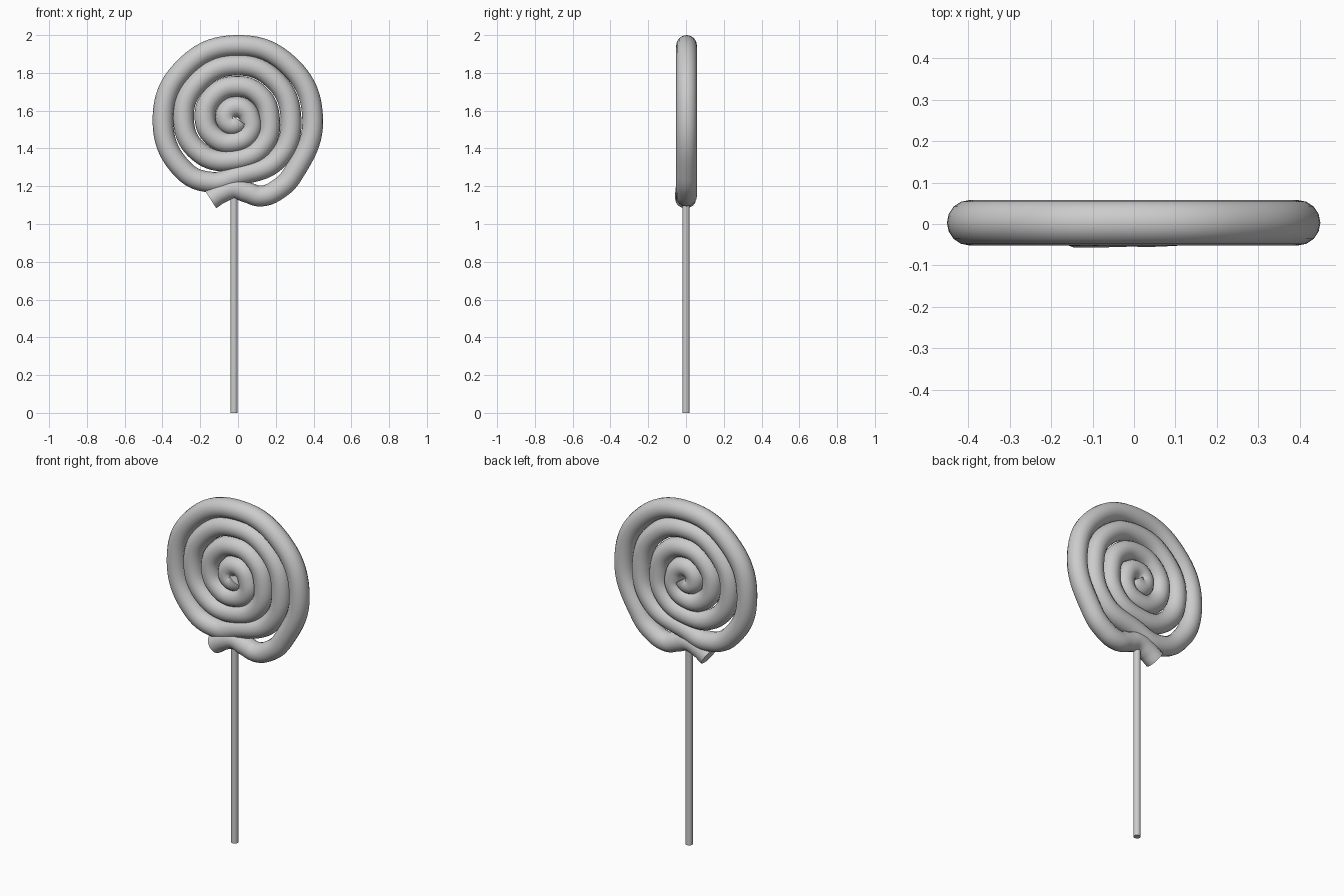
import bpy
from math import cos, sin, radians, pi

if "Cube" in bpy.data.objects:
    bpy.data.objects.remove(bpy.data.objects["Cube"])

CX, CZ, Y = -0.01, 1.565, 0.003   # spiral centre
R = 0.055                         # candy rope radius

# Loose tail at the outer end of the rope, pressed over the stick
path = [(-0.145, -0.002, 1.13), (-0.09, -0.002, 1.165), (-0.02, 0, 1.188),
        (0.05, 0, 1.167), (0.12, Y, 1.148), (0.21, Y, 1.182)]

# Rope radius from the centre, sampled every 45 degrees, winding inward
rings = [
    [0.425],
    [0.405, 0.392, 0.380, 0.378, 0.387, 0.395, 0.312, 0.311],
    [0.290, 0.283, 0.276, 0.274, 0.279, 0.268, 0.225, 0.205],
    [0.176, 0.170, 0.164, 0.164, 0.165, 0.155, 0.130, 0.105],
    [0.072, 0.060, 0.055, 0.055, 0.055, 0.050, 0.035, 0.020],
]
radii = [r for ring in rings for r in ring]
for i, r in enumerate(radii):
    a = radians(45 * (i - 1))
    path.append((CX + r * cos(a), Y, CZ + r * sin(a)))
    if i == 6:                    # shoulder where the rope dips over the stick
        a = radians(250)
        path.append((CX + 0.366 * cos(a), Y, CZ + 0.366 * sin(a)))

# Spiral candy
curve = bpy.data.curves.new("candy_spiral", 'CURVE')
curve.dimensions = '3D'
curve.bevel_depth = R
curve.bevel_resolution = 6
curve.resolution_u = 12
curve.use_fill_caps = True
spline = curve.splines.new('BEZIER')
spline.bezier_points.add(len(path) - 1)
for bp, co in zip(spline.bezier_points, path):
    bp.co = co
    bp.handle_left_type = bp.handle_right_type = 'AUTO'
candy = bpy.data.objects.new("candy_spiral", curve)
bpy.context.collection.objects.link(candy)
bpy.context.view_layer.objects.active = candy
candy.select_set(True)
bpy.ops.object.convert(target='MESH')
bpy.ops.object.shade_smooth_by_angle(angle=radians(40))

# Stick
bpy.ops.mesh.primitive_cylinder_add(vertices=24, radius=0.019, depth=1.2,
                                    location=(-0.021, 0, 0.6))
bpy.context.object.name = "stick"
bpy.ops.object.shade_smooth_by_angle(angle=radians(40))
